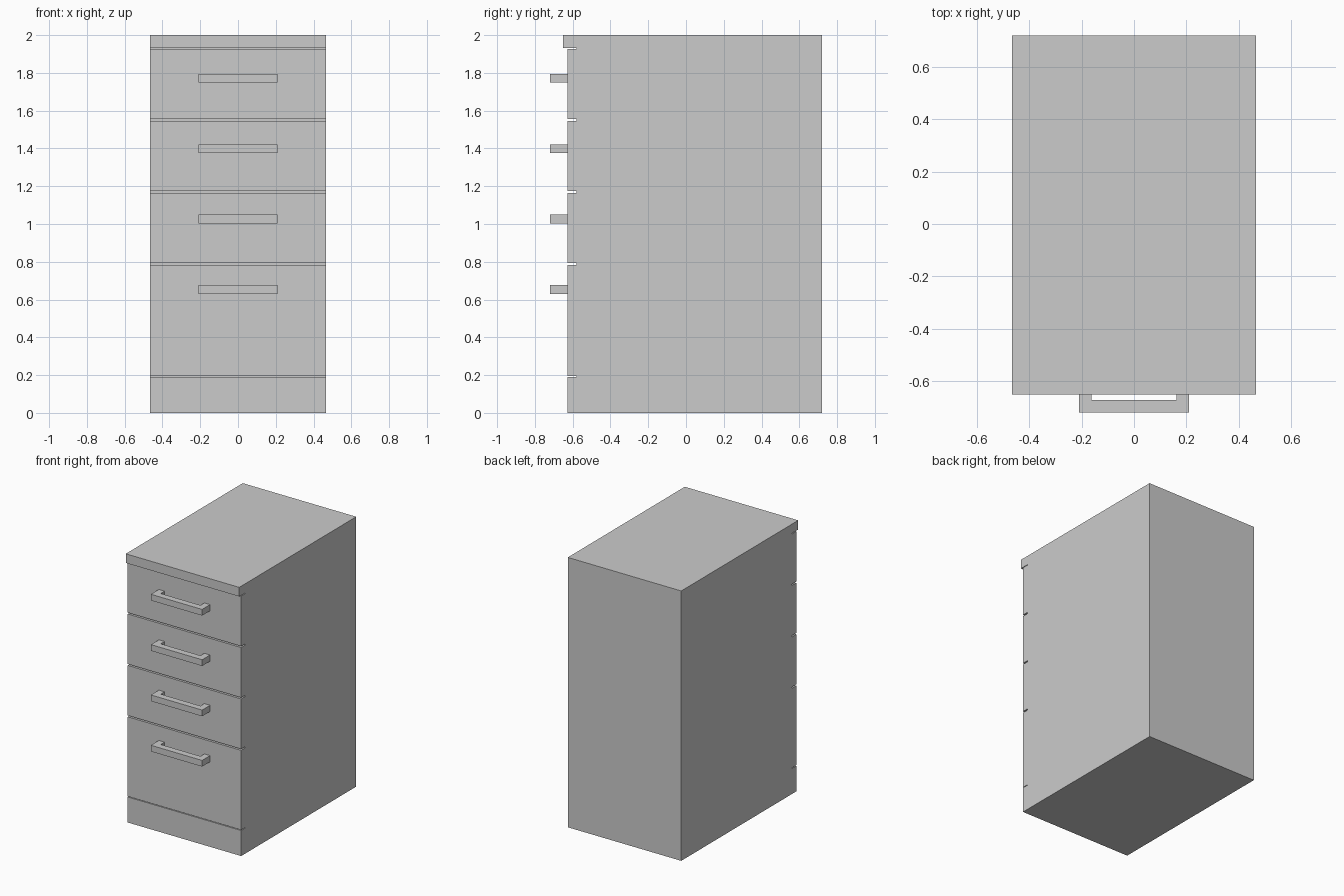
import bpy
import bmesh
from mathutils import Vector

if "Cube" in bpy.data.objects:
    bpy.data.objects.remove(bpy.data.objects["Cube"])

HALF_WIDTH = 0.465
BACK, FRONT, TOP_FRONT, GROOVE = 0.72, -0.627, -0.65, -0.58


def extrude_profile(name, points, offset):
    """Make a solid by sweeping a closed flat outline along a vector."""
    bm = bmesh.new()
    face = bm.faces.new([bm.verts.new(p) for p in points])
    swept = bmesh.ops.extrude_face_region(bm, geom=[face], use_keep_orig=True)
    verts = [g for g in swept["geom"] if isinstance(g, bmesh.types.BMVert)]
    bmesh.ops.translate(bm, verts=verts, vec=Vector(offset))
    bmesh.ops.recalc_face_normals(bm, faces=bm.faces)
    # split the concave end caps cleanly
    bmesh.ops.triangulate(bm, faces=[f for f in bm.faces if len(f.verts) > 4])
    mesh = bpy.data.meshes.new(name)
    bm.to_mesh(mesh)
    bm.free()
    obj = bpy.data.objects.new(name, mesh)
    bpy.context.collection.objects.link(obj)
    return obj


# Cabinet body: side outline with shadow gaps between plinth, drawers and top
gaps = [(0.189, 0.194), (0.783, 0.793), (1.164, 1.174),
        (1.545, 1.555), (1.927, 1.932)]
outline = [(BACK, 2.0), (BACK, 0.0), (FRONT, 0.0)]
for low, high in gaps:
    upper_front = TOP_FRONT if high == gaps[-1][1] else FRONT
    outline += [(FRONT, low), (GROOVE, low), (GROOVE, high), (upper_front, high)]
outline.append((TOP_FRONT, 2.0))
extrude_profile("cabinet_body", [(-HALF_WIDTH, y, z) for y, z in outline],
                (2 * HALF_WIDTH, 0, 0))

# Drawer handles: square U-shaped bars, evenly spaced
half = [(0.21, -0.72), (0.21, FRONT), (0.163, FRONT), (0.163, -0.672)]
handle = half + [(-x, y) for x, y in reversed(half)]
for i in range(4):
    z = 0.63 + i * 0.373
    extrude_profile(f"drawer_handle_{i + 1}", [(x, y, z) for x, y in handle],
                    (0, 0, 0.046))
